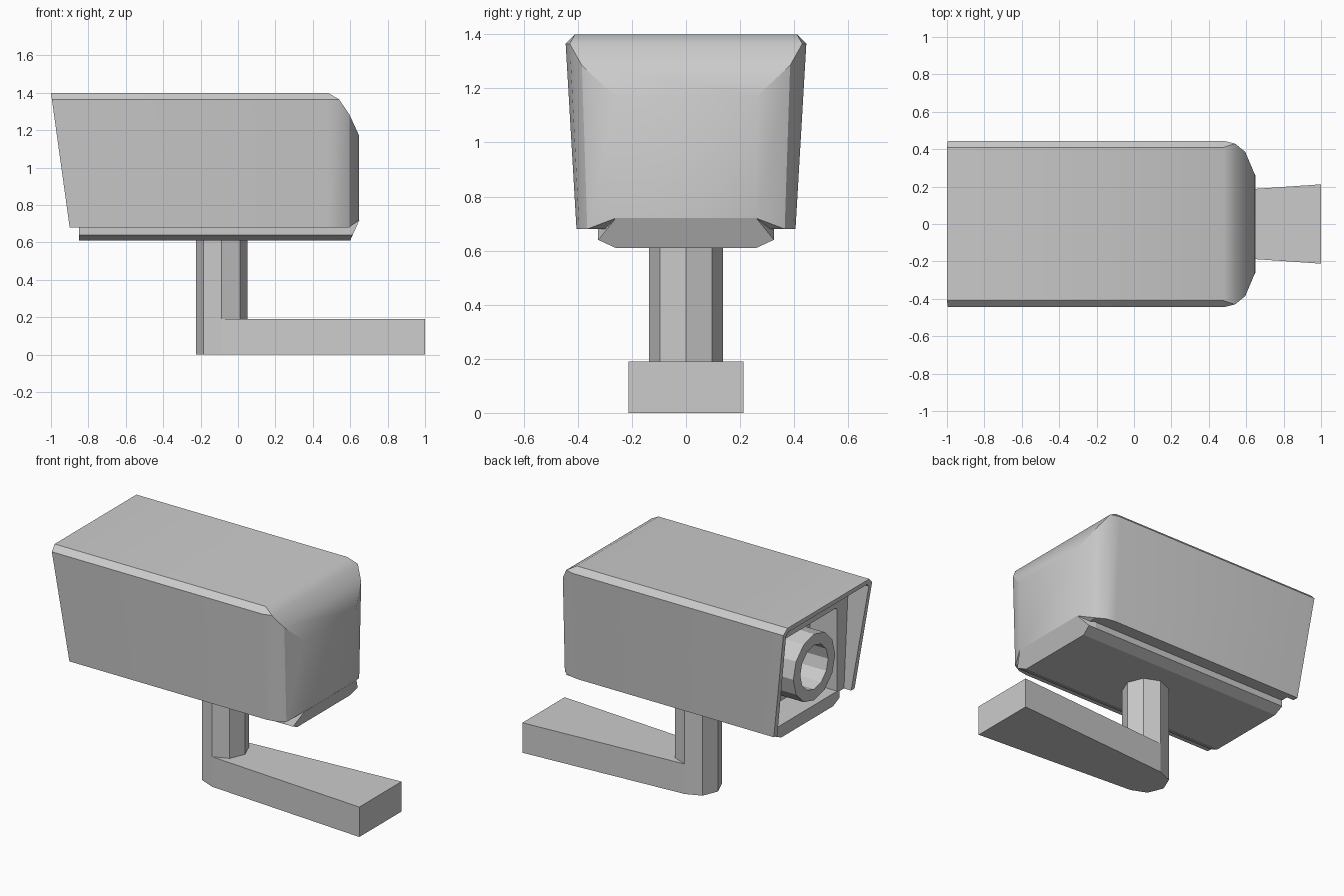
import bpy, bmesh
from math import sin, cos, pi, radians

if "Cube" in bpy.data.objects:
    bpy.data.objects.remove(bpy.data.objects["Cube"])


def ring(bm, pts):
    return [bm.verts.new(p) for p in pts]


def bridge(bm, a, b, closed=True):
    n = len(a)
    for i in range(n if closed else n - 1):
        j = (i + 1) % n
        bm.faces.new((a[i], a[j], b[j], b[i]))


def finish(bm, name, angle=32):
    bmesh.ops.remove_doubles(bm, verts=bm.verts, dist=0.0005)
    bmesh.ops.recalc_face_normals(bm, faces=bm.faces)
    mesh = bpy.data.meshes.new(name)
    bm.to_mesh(mesh)
    bm.free()
    ob = bpy.data.objects.new(name, mesh)
    bpy.context.collection.objects.link(ob)
    if angle:
        bpy.ops.object.select_all(action='DESELECT')
        ob.select_set(True)
        bpy.context.view_layer.objects.active = ob
        bpy.ops.object.shade_smooth_by_angle(angle=radians(angle))
    return ob


def mirrored(x_of_z, half):
    """Half section of (y, z), bottom to top, mirrored into one ring."""
    full = [(-y, z) for y, z in half] + [(y, z) for y, z in reversed(half)]
    return [(x_of_z(z), y, z) for y, z in full]


def at(x):
    return lambda z: x


def slant(z):
    return -1 + (1.4 - z) * 0.139


# Hood: slanted visor at the front, rounded rear, recessed lens bay
outer_half = [(0.405, 0.68), (0.445, 1.365), (0.41, 1.4)]
inner_half = [(0.37, 0.68), (0.415, 1.35), (0.395, 1.37)]
bay_half = [(0.30, 0.69), (0.30, 1.21), (0.29, 1.22)]
bm = bmesh.new()
front = ring(bm, mirrored(slant, outer_half))
visor = ring(bm, mirrored(slant, inner_half))
face = ring(bm, mirrored(at(-0.85), inner_half))
bay = ring(bm, mirrored(at(-0.85), bay_half))
bay_back = ring(bm, mirrored(at(-0.66), bay_half))
rear = [ring(bm, mirrored(at(0.48), outer_half))]
for x, zb, yb, zt, yt in ((0.54, 0.68, 0.395, 1.365, 0.43),
                          (0.595, 0.68, 0.365, 1.285, 0.385),
                          (0.648, 0.72, 0.26, 1.17, 0.26)):
    rear.append(ring(bm, mirrored(at(x), [(yb, zb), (yt, zt), (yt, zt)])))
bridge(bm, front, rear[0], False)
bridge(bm, front, visor, False)
bridge(bm, visor, face, False)
bridge(bm, face, bay)
bridge(bm, bay, bay_back)
bm.faces.new(bay_back)
for a, b in zip(rear, rear[1:]):
    bridge(bm, a, b)
bm.faces.new(rear[-1])
# underside, open between the visor cheeks
bm.faces.new((rear[0][0], front[0], visor[0], face[0],
              face[-1], visor[-1], front[-1], rear[0][-1]))
bmesh.ops.dissolve_degenerate(bm, dist=0.0005, edges=bm.edges)
finish(bm, "camera_hood")

# Lower body tray with chamfered edges and a sloping rear end
tray_half = [(0.26, 0.61), (0.325, 0.64), (0.325, 0.69)]
end_half = [(0.26, 0.61), (0.325, 0.64), (0.26, 0.72)]
bm = bmesh.new()
a = ring(bm, mirrored(at(-0.851), tray_half))
b = ring(bm, mirrored(at(0.56), tray_half))
c = ring(bm, mirrored(lambda z: 0.6 + (z - 0.61) * 0.445, end_half))
bridge(bm, a, b)
bridge(bm, b, c)
bm.faces.new(a)
bm.faces.new(c)
finish(bm, "lower_body", 20)

# Lens tube: hollow twelve-sided barrel
bm = bmesh.new()
rings = [ring(bm, [(x, r * cos(i * pi / 6), 0.97 + r * sin(i * pi / 6)) for i in range(12)])
         for x, r in ((-0.66, 0.21), (-0.9, 0.21), (-0.9, 0.14), (-0.68, 0.14))]
for a, b in zip(rings, rings[1:]):
    bridge(bm, a, b)
bm.faces.new(rings[0])
bm.faces.new(rings[-1])
finish(bm, "lens_tube", 0)


def prism(name, outline, z0, z1):
    bm = bmesh.new()
    a = ring(bm, [(x, y, z0) for x, y in outline])
    b = ring(bm, [(x, y, z1) for x, y in outline])
    bridge(bm, a, b)
    bm.faces.new(a)
    bm.faces.new(b)
    finish(bm, name, 0)


# Octagonal post and the flared wall arm that wraps around its foot
octagon = [(-0.087 + 0.137 * cos(i * pi / 4), 0.137 * sin(i * pi / 4)) for i in range(8)]
prism("post", octagon, 0.19, 0.612)
prism("wall_arm", octagon[2:7] + [(1, -0.212), (1, 0.212)], 0, 0.19)
